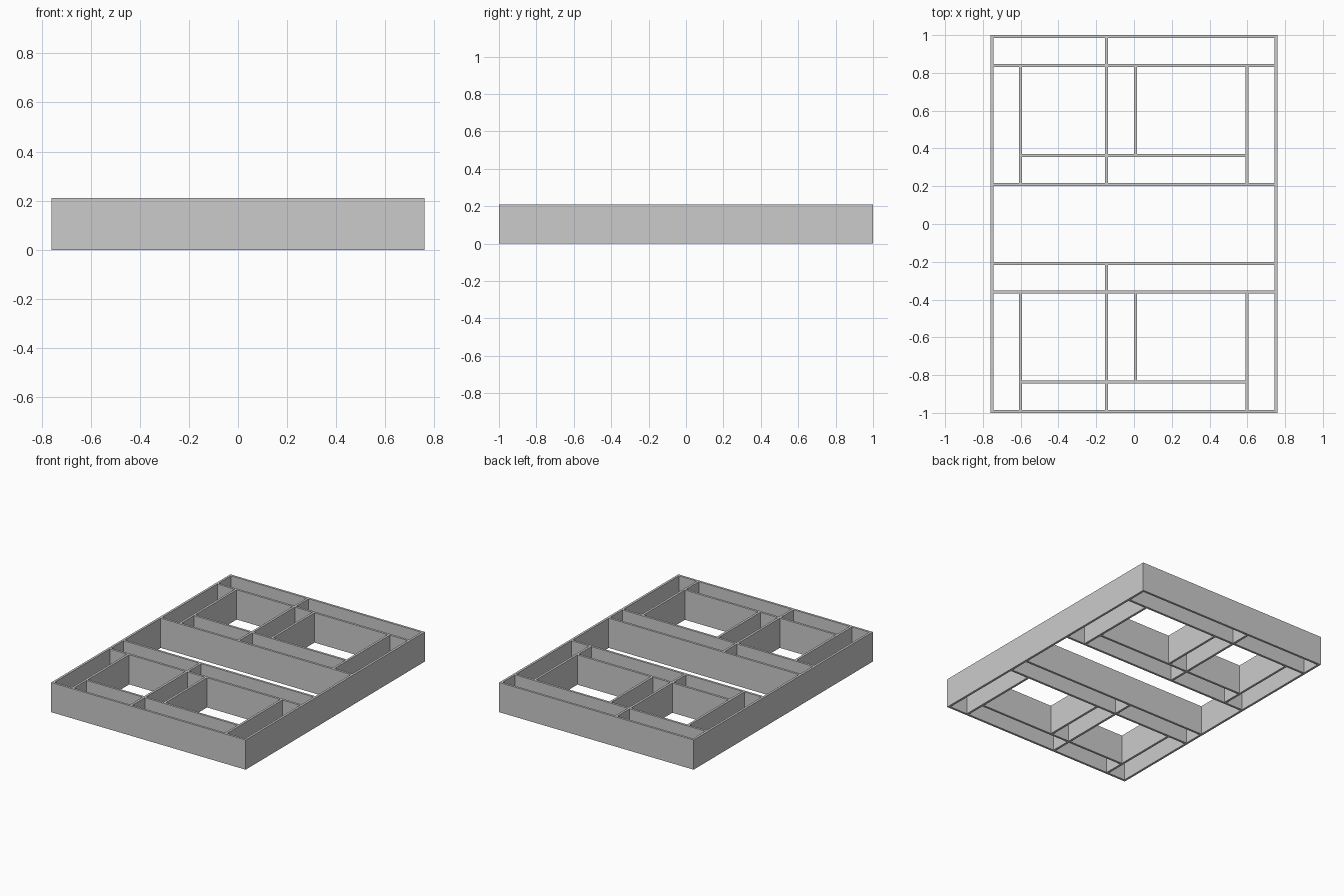
import bpy
import bmesh
from mathutils import Matrix

cube = bpy.data.objects.get("Cube")
if cube:
    bpy.data.objects.remove(cube, do_unlink=True)

HEIGHT = 0.21
T = 0.016            # wall thickness
H = T / 2
SIDE = 0.76 - H      # centre line of the long side walls

grey = bpy.data.materials.new("plain grey")
grey.use_nodes = True
color = (0.6, 0.6, 0.6, 1)
grey.diffuse_color = color
grey.node_tree.nodes["Principled BSDF"].inputs["Base Color"].default_value = color


def box(name, x0, x1, y0, y1):
    """Upright wall standing on the ground, given by its plan rectangle."""
    bm = bmesh.new()
    place = Matrix.Translation(((x0 + x1) / 2, (y0 + y1) / 2, HEIGHT / 2))
    bmesh.ops.create_cube(bm, size=1, matrix=place @ Matrix.Diagonal((x1 - x0, y1 - y0, HEIGHT, 1)))
    mesh = bpy.data.meshes.new(name)
    bm.to_mesh(mesh)
    bm.free()
    mesh.materials.append(grey)
    obj = bpy.data.objects.new(name, mesh)
    bpy.context.scene.collection.objects.link(obj)


def cross_wall(name, y, x0, x1):
    """Wall along x, butted between the walls centred on x0 and x1."""
    box(name, x0 + H, x1 - H, y - H, y + H)


def long_wall(name, x, *stops):
    """Wall along y, split into pieces that butt against each stop."""
    for i, (y0, y1) in enumerate(zip(stops, stops[1:])):
        box(f"{name}_{i + 1}", x - H, x + H, y0 + H, y1 - H)


# Long side walls
for side, x in (("left", SIDE), ("right", -SIDE)):
    box(f"{side}_side_wall", x - H, x + H, -1, 1)

# Two identical compartment blocks, separated by the open middle bay
for block, back in (("back", 1 - H), ("front", -0.208)):
    inner = back - 0.153
    shelf = back - 0.629
    front = back - 0.784
    outer_r, mid, divider, outer_l = -0.6, -0.145, 0.008, 0.597

    cross_wall(f"{block}_block_rear_wall", back, -SIDE, SIDE)
    cross_wall(f"{block}_block_inner_wall", inner, -SIDE, SIDE)
    cross_wall(f"{block}_block_shelf_wall", shelf, outer_r, outer_l)
    cross_wall(f"{block}_block_front_wall", front, -SIDE, SIDE)

    long_wall(f"{block}_block_right_partition", outer_r, front, inner)
    long_wall(f"{block}_block_left_partition", outer_l, front, inner)
    long_wall(f"{block}_block_spine", mid, front, shelf, inner, back)
    long_wall(f"{block}_block_divider", divider, shelf, inner)
